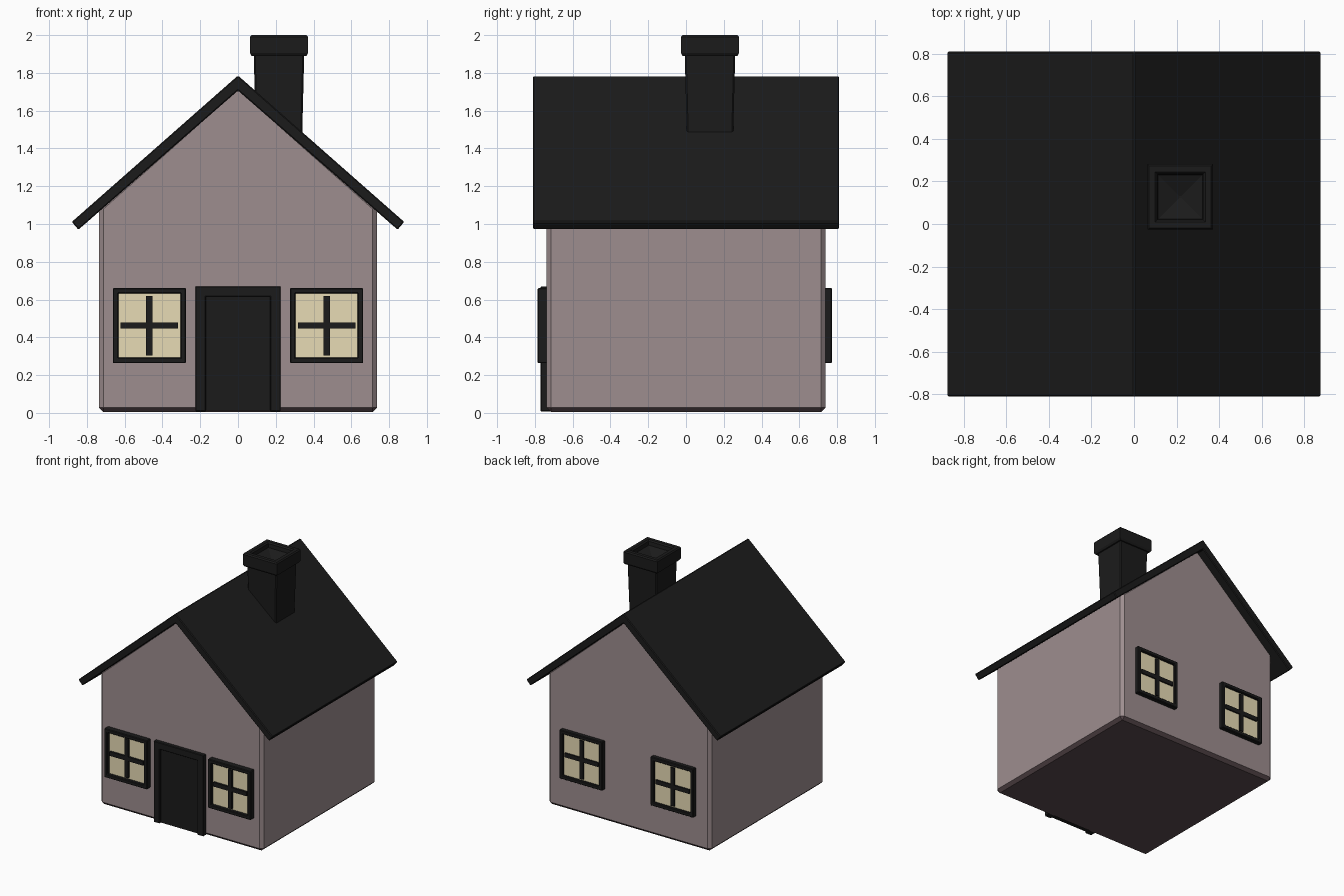
import bpy, bmesh
from mathutils import Vector

if "Cube" in bpy.data.objects:
    bpy.data.objects.remove(bpy.data.objects["Cube"])


def material(name, rgb):
    m = bpy.data.materials.new(name)
    m.diffuse_color = (*rgb, 1)
    m.use_nodes = True
    m.node_tree.nodes["Principled BSDF"].inputs["Base Color"].default_value = m.diffuse_color
    return m


WALL = material("mauve wall", (0.34, 0.27, 0.275))
BASE = material("dark plum base", (0.105, 0.07, 0.078))
DARK = material("charcoal", (0.011, 0.011, 0.011))
GLASS = material("cream glass", (0.80, 0.71, 0.46))


def finish(bm, name, mat, bevel=0.0):
    bmesh.ops.recalc_face_normals(bm, faces=bm.faces)
    me = bpy.data.meshes.new(name)
    bm.to_mesh(me)
    bm.free()
    me.materials.append(mat)
    ob = bpy.data.objects.new(name, me)
    bpy.context.collection.objects.link(ob)
    if bevel:
        mod = ob.modifiers.new("soft edges", "BEVEL")
        mod.width = bevel
        mod.segments = 1
        mod.limit_method = "ANGLE"
    return ob


def prism(profile, y0, y1):
    """Extrude an x/z profile from y0 to y1."""
    bm = bmesh.new()
    face = bm.faces.new([bm.verts.new((x, y0, z)) for x, z in profile])
    ext = bmesh.ops.extrude_face_region(bm, geom=[face])["geom"]
    verts = [v for v in ext if isinstance(v, bmesh.types.BMVert)]
    bmesh.ops.translate(bm, verts=verts, vec=(0, y1 - y0, 0))
    bmesh.ops.recalc_face_normals(bm, faces=bm.faces)
    return bm


def boxes(name, spans, mat, bevel=0.0):
    """One object from boxes given as (x0, x1, y0, y1, z0, z1)."""
    bm = bmesh.new()
    for x0, x1, y0, y1, z0, z1 in spans:
        vs = bmesh.ops.create_cube(bm, size=1)["verts"]
        bmesh.ops.scale(bm, verts=vs, vec=(x1 - x0, abs(y1 - y0), z1 - z0))
        bmesh.ops.translate(bm, verts=vs, vec=Vector((x0 + x1, y0 + y1, z0 + z1)) / 2)
    return finish(bm, name, mat, bevel)


def square_loft(name, centre, rings, mat, bevel=0.0):
    """Stack square rings given as (half width, z)."""
    bm = bmesh.new()
    loops = [[bm.verts.new((centre[0] + sx * h, centre[1] + sy * h, z))
              for sx, sy in ((-1, -1), (1, -1), (1, 1), (-1, 1))] for h, z in rings]
    for a, b in zip(loops, loops[1:]):
        for i in range(4):
            j = (i + 1) % 4
            bm.faces.new((a[i], a[j], b[j], b[i]))
    bm.faces.new(loops[0])
    bm.faces.new(loops[-1])
    return finish(bm, name, mat, bevel)


def window_frame(name, cx, wall_y, out_y):
    """Continuous frame ring with a pair of glazing bars and glass behind."""
    w, z0, z1, f, m = 0.194, 0.263, 0.662, 0.042, 0.017
    zc, d = (z0 + z1) / 2, out_y - wall_y
    back, bar = wall_y - 0.2 * d, wall_y + 0.8 * d
    x0, x1 = cx - w, cx + w
    # outer frame: a plate whose front and back are inset and bridged through
    ring = prism([(x0, z0), (x1, z0), (x1, z1), (x0, z1)], back, out_y)
    caps = [g for g in ring.faces if abs(g.normal.y) > 0.9]
    bmesh.ops.inset_individual(ring, faces=caps, thickness=f)
    edges = [e for c in caps for e in c.edges]
    bmesh.ops.delete(ring, geom=caps, context="FACES_ONLY")
    bmesh.ops.bridge_loops(ring, edges=edges)
    finish(ring, name + "_frame", DARK, 0.005)
    boxes(name + "_bars", [
        (cx - m, cx + m, back, bar, z0 + f, z1 - f),
        (x0 + f, x1 - f, back, bar, zc - m, zc + m)], DARK)
    pane = wall_y + 0.45 * d
    boxes(name + "_glass",
          [(x0 + 0.03, x1 - 0.03, pane - 0.15 * d, pane, z0 + 0.03, z1 - 0.03)], GLASS)


# walls with gable ends, tops tucked inside the roof slab
bm = prism([(-0.737, 0.004), (0.737, 0.004), (0.737, 1.09), (0, 1.74), (-0.737, 1.09)],
           -0.738, 0.738)
bmesh.ops.bevel(bm, geom=bm.edges[:], offset=0.024, segments=1, profile=0.5, affect="EDGES")
for face in bm.faces:  # underside and its chamfer are dark
    face.material_index = int(face.calc_center_median().z < 0.03)
finish(bm, "walls", WALL).data.materials.append(BASE)

# roof slab
half = [(0.880, 1.011), (0.845, 0.970)]
finish(prism([(0, 1.786)] + half + [(0, 1.706)] + [(-x, z) for x, z in reversed(half)],
             -0.81, 0.81), "roof", DARK, 0.006)

# chimney shaft and hollow cap
centre = (0.217, 0.127)
square_loft("chimney", centre, [(0.121, 1.40), (0.134, 1.91)], DARK, 0.008)
square_loft("chimney_cap", centre,
            [(0.12, 1.89), (0.145, 1.89), (0.154, 1.905), (0.154, 1.99), (0.146, 2.0),
             (0.118, 2.0), (0.108, 1.99), (0.104, 1.96), (0.004, 1.92)], DARK)

# windows, front and back pairs
for side, label in ((-1, "left"), (1, "right")):
    window_frame("front_window_" + label, side * 0.469, -0.738, -0.785)
    window_frame("back_window_" + label, side * 0.412, 0.738, 0.773)

# door and its arch-free surround, one continuous profile
finish(prism([(-0.226, 0.008), (-0.17, 0.008), (-0.17, 0.615), (0.17, 0.615),
              (0.17, 0.008), (0.226, 0.008), (0.226, 0.67), (-0.226, 0.67)],
             -0.77, -0.71), "door_frame", DARK, 0.004)
boxes("door", [(-0.172, 0.172, -0.755, -0.715, 0.012, 0.618)], DARK)
